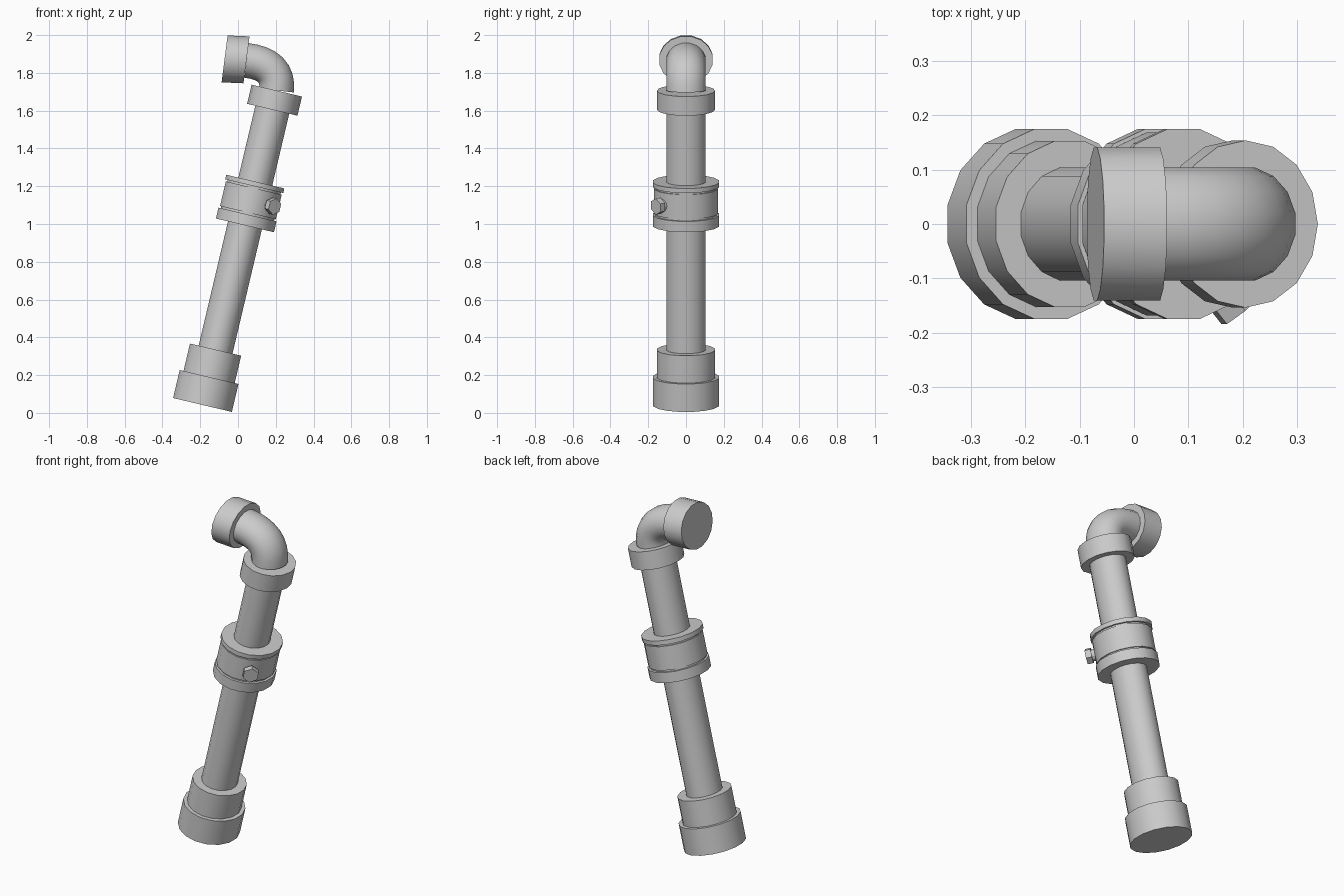
import bpy, bmesh, math
from mathutils import Vector, Matrix

if "Cube" in bpy.data.objects:
    bpy.data.objects.remove(bpy.data.objects["Cube"])

TILT = math.radians(13.3)
AXIS = Vector((math.sin(TILT), 0, math.cos(TILT)))     # direction of the leaning pipe
SIDE = Vector((math.cos(TILT), 0, -math.sin(TILT)))    # across it, in the xz plane
FOOT = Vector((-0.188, 0, 0.042))                      # centre of the bottom face


def finish(name, bm):
    bmesh.ops.recalc_face_normals(bm, faces=bm.faces[:])
    mesh = bpy.data.meshes.new(name)
    bm.to_mesh(mesh)
    bm.free()
    ob = bpy.data.objects.new(name, mesh)
    bpy.context.collection.objects.link(ob)
    bpy.ops.object.select_all(action='DESELECT')
    ob.select_set(True)
    bpy.context.view_layer.objects.active = ob
    bpy.ops.object.shade_smooth_by_angle(angle=math.radians(30))
    return ob


def loft(name, rings, n=16, offset=0.5):
    """Skin elliptical rings given as (centre, in-plane radius vector, y radius)."""
    bm = bmesh.new()
    loops = []
    for c, v, ry in rings:
        angles = [2 * math.pi * (i + offset) / n for i in range(n)]
        loops.append([bm.verts.new(c + v * math.cos(a) + Vector((0, ry * math.sin(a), 0)))
                      for a in angles])
    for a, b in zip(loops, loops[1:]):
        for i in range(n):
            j = (i + 1) % n
            bm.faces.new((a[i], a[j], b[j], b[i]))
    bm.faces.new(loops[0])
    bm.faces.new(loops[-1])
    return finish(name, bm)


# Straight parts along the leaning axis: start, end, radius across, radius in y
parts = {
    "base_socket": (0.0, 0.152, 0.163, 0.178, 0.5),
    "base_sleeve": (0.152, 0.301, 0.142, 0.156, 0.5),
    "main_pipe": (0.301, 1.606, 0.094, 0.106, 0.5),
    "lower_flange": (0.977, 1.036, 0.161, 0.178, 0.5),
    "clamp_core": (1.036, 1.19, 0.148, 0.164, 0.5),
    "clamp_band": (1.046, 1.18, 0.155, 0.172, 0.5),
    "upper_flange": (1.19, 1.215, 0.161, 0.178, 0.5),
    "elbow_collar": (1.606, 1.71, 0.137, 0.154, 0.0),
}
for name, (t0, t1, rv, ry, off) in parts.items():
    loft(name, [(FOOT + AXIS * t, SIDE * rv, ry) for t in (t0, t1)], offset=off)

# Elbow swept along a quadratic curve
p0, p1, p2 = Vector((0.204, 0, 1.707)), Vector((0.22, 0, 1.845)), Vector((0.045, 0, 1.866))
rings = []
for i in range(9):
    t = i / 8
    c = p0 * (1 - t) ** 2 + p1 * 2 * t * (1 - t) + p2 * t * t
    d = ((p1 - p0) * (1 - t) + (p2 - p1) * t).normalized()
    rings.append((c, Vector((d.z, 0, -d.x)) * 0.094, 0.106))
loft("elbow", rings)

# End cap on the elbow
up = Vector((0.0163, 0, 0.1265))
loft("end_cap", [(Vector((0.045, 0, 1.869)), up, 0.144),
                 (Vector((-0.071, 0, 1.874)), up, 0.144)])

# Hex bolt on the clamp band
out = (SIDE * 0.63 - Vector((0, 0.77, 0))).normalized()
rot = Matrix((AXIS.cross(out), AXIS, out)).transposed().to_4x4()
for name, r0, r1, rad, n in (("bolt_shank", 0.13, 0.182, 0.032, 12),
                             ("bolt_head", 0.175, 0.207, 0.044, 6)):
    bm = bmesh.new()
    pos = FOOT + AXIS * 1.11 + out * (r0 + r1) / 2
    bmesh.ops.create_cone(bm, cap_ends=True, segments=n, radius1=rad, radius2=rad,
                          depth=r1 - r0, matrix=Matrix.Translation(pos) @ rot)
    finish(name, bm)
